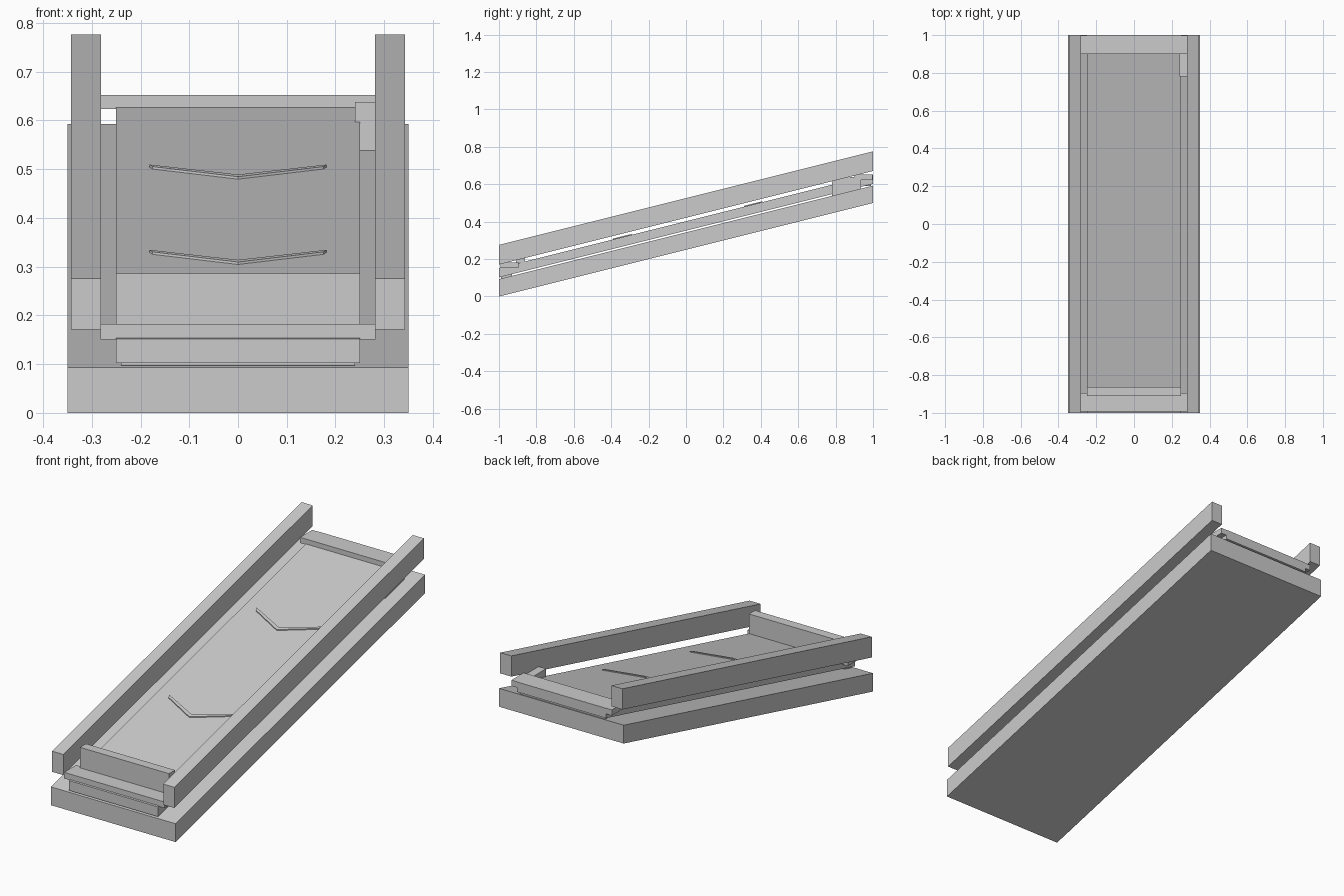
import bpy, bmesh

if "Cube" in bpy.data.objects:
    bpy.data.objects.remove(bpy.data.objects["Cube"])

SLOPE = 0.25


def prism(name, outline, z0, z1, slope=SLOPE):
    """Extrude an xy outline from z0 to z1, sheared upward along y."""
    bm = bmesh.new()
    low = [bm.verts.new((x, y, z0 + slope * y)) for x, y in outline]
    high = [bm.verts.new((x, y, z1 + slope * y)) for x, y in outline]
    bm.faces.new(low[::-1])
    bm.faces.new(high)
    n = len(outline)
    for i in range(n):
        j = (i + 1) % n
        bm.faces.new((low[i], low[j], high[j], high[i]))
    bmesh.ops.recalc_face_normals(bm, faces=bm.faces)
    mesh = bpy.data.meshes.new(name)
    bm.to_mesh(mesh)
    bm.free()
    obj = bpy.data.objects.new(name, mesh)
    bpy.context.collection.objects.link(obj)
    return obj


def slab(name, x0, x1, y0, y1, z0, z1, slope=SLOPE):
    return prism(name, [(x0, y0), (x1, y0), (x1, y1), (x0, y1)], z0, z1, slope)


# sloped base and belt (heights are those at y = 0)
slab("base", -0.35, 0.35, -1, 1, 0.25, 0.343)
slab("belt", -0.25, 0.25, -1, 1, 0.352, 0.402)

# side rails
rail = slab("side_rails", 0.281, 0.343, -1, 1, 0.421, 0.526)
rail.modifiers.new("Mirror", 'MIRROR')

# level cross bars and the roller blocks under the belt ends
slab("lower_cross_bar", -0.282, 0.282, -0.992, -0.895, 0.151, 0.182, 0)
slab("upper_cross_bar", -0.282, 0.282, 0.9, 0.998, 0.623, 0.652, 0)
slab("lower_roller_block", -0.24, 0.24, -0.99, -0.93, 0.097, 0.14, 0)
slab("upper_roller_block", -0.24, 0.24, 0.94, 0.99, 0.59, 0.625, 0)

# stop plate at the low end, drive box at the high end
slab("stop_plate", -0.25, 0.25, -0.91, -0.862, 0.182, 0.286, 0)
slab("drive_box", 0.24, 0.281, 0.78, 0.935, 0.537, 0.638, 0)

# raised chevrons on the belt
for i, y in enumerate((-0.39, 0.31)):
    prism(f"chevron_{i + 1}",
          [(0, y), (0.175, y + 0.083), (0.182, y + 0.1), (0, y + 0.018),
           (-0.182, y + 0.1), (-0.175, y + 0.083)], 0.4, 0.407)
